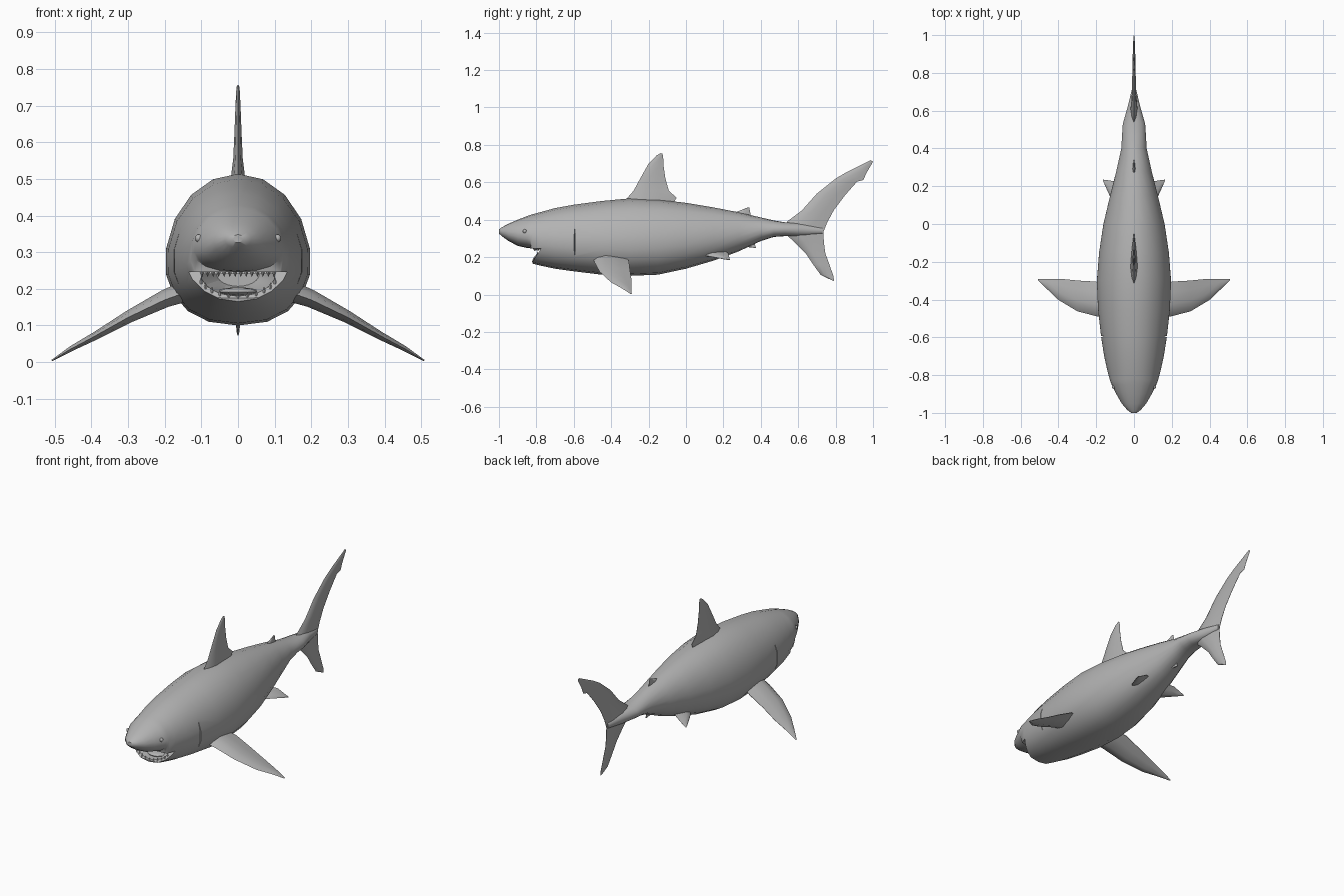
import bpy, bmesh, math
from mathutils import Vector

if "Cube" in bpy.data.objects:
    bpy.data.objects.remove(bpy.data.objects["Cube"])

GREY = bpy.data.materials.new("shark grey")
GREY.diffuse_color = (0.45, 0.45, 0.45, 1)
GREY.use_nodes = True
GREY.node_tree.nodes["Principled BSDF"].inputs["Base Color"].default_value = GREY.diffuse_color


def finish(name, bm, angle=40, helper=False):
    bmesh.ops.recalc_face_normals(bm, faces=bm.faces)
    me = bpy.data.meshes.new(name)
    bm.to_mesh(me)
    bm.free()
    ob = bpy.data.objects.new(name, me)
    bpy.context.collection.objects.link(ob)
    me.materials.append(GREY)
    ob.hide_render = helper
    if not helper:
        smooth(ob, angle)
    return ob


def smooth(ob, angle):
    bpy.ops.object.select_all(action='DESELECT')
    ob.select_set(True)
    bpy.context.view_layer.objects.active = ob
    bpy.ops.object.shade_smooth_by_angle(angle=math.radians(angle))


def loft(rings):
    """Skin a list of closed rings and cap both ends."""
    bm = bmesh.new()
    vs = [[bm.verts.new(p) for p in r] for r in rings]
    n = len(vs[0])
    for a, b in zip(vs, vs[1:]):
        for i in range(n):
            j = (i + 1) % n
            bm.faces.new((a[i], a[j], b[j], b[i]))
    bm.faces.new(vs[0])
    bm.faces.new(vs[-1])
    return bm


def fin(name, stations, normal):
    """Stations: leading point, trailing point, half thickness."""
    n = Vector(normal).normalized()
    shape = [(0, 0), (.12, .6), (.35, 1), (.7, .6), (1, .06),
             (1, -.06), (.7, -.6), (.35, -1), (.12, -.6)]
    rings = []
    for a, b, t in stations:
        a, b = Vector(a), Vector(b)
        rings.append([a.lerp(b, u) + n * t * s for u, s in shape])
    return finish(name, loft(rings), 50)


def mid_fin(name, stations):
    return fin(name, [((0, *a), (0, *b), t) for a, b, t in stations], (1, 0, 0))


def cut(ob, cutter):
    m = ob.modifiers.new("cut", 'BOOLEAN')
    m.object, m.operation, m.solver = cutter, 'DIFFERENCE', 'EXACT'
    bpy.context.view_layer.objects.active = ob
    bpy.ops.object.modifier_apply(modifier=m.name)
    bpy.data.objects.remove(cutter)


# Body: y, half width, top, widest height, bottom
SECTIONS = [
    (-1.0, .014, .348, .337, .326), (-.985, .036, .359, .335, .312),
    (-.95, .066, .378, .328, .287), (-.90, .095, .400, .318, .260),
    (-.85, .120, .419, .310, .249), (-.832, .127, .425, .307, .247),
    (-.82, .131, .429, .300, .165), (-.78, .142, .440, .290, .155),
    (-.70, .160, .462, .280, .138), (-.60, .176, .480, .272, .124),
    (-.45, .193, .500, .268, .106), (-.30, .199, .514, .268, .100),
    (-.15, .187, .508, .275, .106), (0, .164, .490, .290, .138),
    (.15, .128, .465, .308, .182), (.28, .095, .440, .325, .230),
    (.40, .068, .412, .340, .286), (.47, .064, .396, .347, .308),
    (.53, .060, .386, .348, .312), (.62, .034, .380, .345, .312),
    (.73, .007, .358, .340, .325)]
N = 18


def ring(y, w, top, mid, bot):
    pts = []
    for i in range(N):
        a = math.tau * i / N + math.pi / 2
        c, s = math.cos(a), math.sin(a)
        if s >= 0:
            pts.append((w * c, y, mid + (top - mid) * s))
        else:
            pts.append((w * math.copysign(abs(c) ** .85, c), y, mid + (mid - bot) * s))
    return pts


body = finish("body", loft([ring(*s) for s in SECTIONS]))

# Open mouth: sloped lip, then a half-round cavity
lip = [(-.845, .138), (-.845, .246), (-.775, .246)]
cut(body, finish("lip_cutter", loft([[(x, y, z) for y, z in lip] for x in (-.3, .3)]), helper=True))


def mouth_arc(k, y, count=13):
    return [(-.106 * k * math.cos(math.pi * i / (count - 1)), y,
             .241 - .062 * k * math.sin(math.pi * i / (count - 1))) for i in range(count)]


cut(body, finish("mouth_cutter", loft([mouth_arc(1, -.86), mouth_arc(.95, -.77),
                                       mouth_arc(.55, -.69)]), helper=True))

# Gill slits
for s in (-1, 1):
    slit = [(.150, -.592), (.22, -.612), (.22, -.594)]
    cut(body, finish("gill_cutter", loft([[(s * x, y, z) for x, y in slit]
                                          for z in (.21, .35)]), helper=True))
smooth(body, 40)

# Teeth along both jaws
bm = bmesh.new()


def tooth(x, y, z, r, h):
    tip = bm.verts.new((x, y, z + h))
    base = [bm.verts.new((x + r * math.cos(a), y + r * math.sin(a), z))
            for a in (math.tau * k / 4 for k in range(4))]
    bm.faces.new(base)
    for k in range(4):
        bm.faces.new((base[k], base[(k + 1) % 4], tip))


for i in range(14):
    x = -.098 + .196 * i / 13
    tooth(x, -.812 + .035 * (x / .1) ** 2, .247, .006, -.015)
for i in range(11):
    a = math.pi * (.12 + .76 * i / 10)
    x, z = -.108 * math.cos(a), .241 - .064 * math.sin(a)
    tooth(x, -.777 - (.243 - z) * .62, z - .004, .006, .018)
finish("teeth", bm, 20)

# Tongue
bm = bmesh.new()
bmesh.ops.create_uvsphere(bm, u_segments=12, v_segments=8, radius=1)
for v in bm.verts:
    v.co = (v.co.x * .055, v.co.y * .05 - .745, v.co.z * .012 + .192)
finish("tongue", bm)

# Fins on the centre line
mid_fin("dorsal_fin", [
    ((-.34, .47), (-.08, .47), .022), ((-.315, .515), (-.05, .517), .018),
    ((-.28, .555), (-.092, .555), .013), ((-.245, .62), (-.11, .62), .010),
    ((-.2, .70), (-.12, .69), .007), ((-.158, .743), (-.122, .735), .005),
    ((-.135, .756), (-.126, .753), .003)])
mid_fin("second_dorsal_fin", [
    ((.22, .42), (.345, .405), .012), ((.265, .44), (.345, .43), .007),
    ((.328, .465), (.338, .465), .003)])
mid_fin("anal_fin", [
    ((.24, .27), (.37, .29), .012), ((.29, .258), (.368, .268), .008),
    ((.36, .25), (.375, .25), .003)])
mid_fin("tail_fin", [
    ((.772, .08), (.792, .072), .003), ((.72, .105), (.788, .10), .006),
    ((.68, .16), (.765, .165), .009), ((.64, .22), (.745, .22), .012),
    ((.58, .28), (.737, .28), .016), ((.52, .335), (.735, .335), .022),
    ((.54, .39), (.755, .385), .017), ((.62, .45), (.79, .45), .012),
    ((.70, .54), (.85, .53), .010), ((.80, .62), (.915, .604), .008),
    ((.86, .655), (.948, .612), .007), ((.93, .69), (.965, .65), .005),
    ((.988, .718), (1.0, .71), .003)])

# Paired fins and eyes
for s, side in ((-1, "left"), (1, "right")):
    fin("pectoral_fin_" + side, [
        ((s * .13, -.50, .195), (s * .13, -.33, .205), .030),
        ((s * .20, -.488, .170), (s * .20, -.305, .178), .024),
        ((s * .30, -.462, .122), (s * .29, -.300, .130), .017),
        ((s * .40, -.402, .066), (s * .37, -.292, .082), .011),
        ((s * .46, -.345, .034), (s * .45, -.291, .040), .007),
        ((s * .508, -.298, .004), (s * .508, -.290, .005), .002)],
        (s * .45, 0, 1))
    fin("pelvic_fin_" + side, [
        ((s * .06, .05, .215), (s * .05, .20, .235), .014),
        ((s * .115, .12, .205), (s * .10, .225, .222), .010),
        ((s * .145, .185, .193), (s * .14, .232, .198), .006),
        ((s * .162, .225, .185), (s * .165, .235, .185), .002)],
        (s * .6, 0, 1))
    bm = bmesh.new()
    bmesh.ops.create_uvsphere(bm, u_segments=10, v_segments=6, radius=.011)
    bmesh.ops.translate(bm, verts=bm.verts, vec=(s * .107, -.862, .338))
    finish("eye_" + side, bm)
